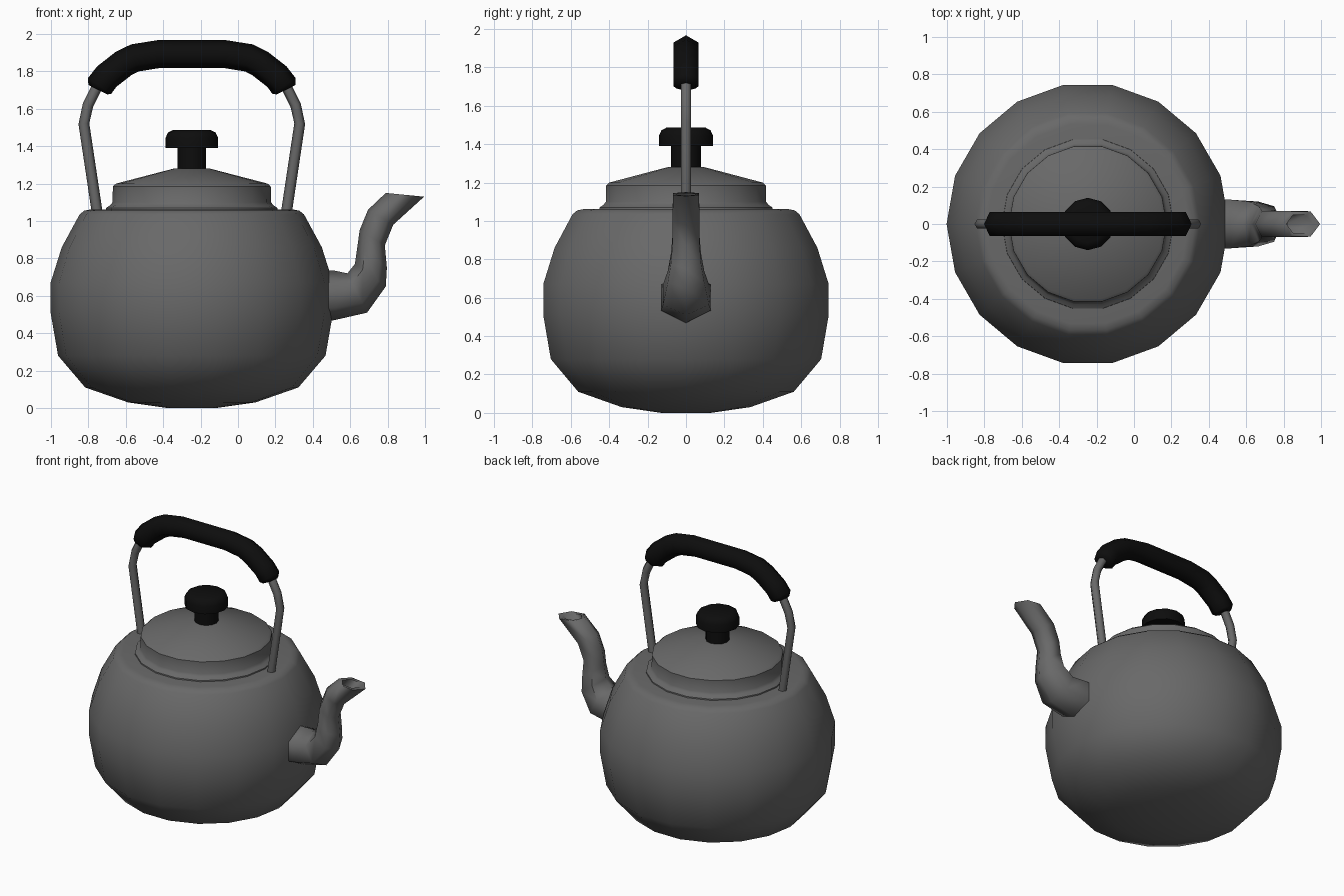
import bpy, bmesh, math
from mathutils import Vector

cube = bpy.data.objects.get("Cube")
if cube:
    bpy.data.objects.remove(cube)

CX = -0.247  # axis of the pot


def material(name, value):
    m = bpy.data.materials.new(name)
    m.use_nodes = True
    colour = (value, value, value, 1)
    m.diffuse_color = colour
    m.node_tree.nodes["Principled BSDF"].inputs["Base Color"].default_value = colour
    return m


METAL = material("grey metal", 0.14)
BLACK = material("black plastic", 0.004)


def loft(name, rings, mat, angle):
    """Skin a list of equal-length vertex rings and cap both ends."""
    bm = bmesh.new()
    loops = [[bm.verts.new(p) for p in ring] for ring in rings]
    n = len(loops[0])
    for a, b in zip(loops, loops[1:]):
        for i in range(n):
            j = (i + 1) % n
            bm.faces.new((a[i], a[j], b[j], b[i]))
    bm.faces.new(loops[0])
    bm.faces.new(loops[-1])
    bmesh.ops.recalc_face_normals(bm, faces=bm.faces)
    mesh = bpy.data.meshes.new(name)
    bm.to_mesh(mesh)
    bm.free()
    mesh.materials.append(mat)
    obj = bpy.data.objects.new(name, mesh)
    bpy.context.collection.objects.link(obj)
    bpy.ops.object.select_all(action='DESELECT')
    obj.select_set(True)
    bpy.context.view_layer.objects.active = obj
    bpy.ops.object.shade_smooth_by_angle(angle=math.radians(angle))
    return obj


def lathe(name, profile, sides, mat, angle=45):
    turns = [math.tau * i / sides for i in range(sides)]
    return loft(name, [[(CX + r * math.cos(t), r * math.sin(t), z) for t in turns]
                       for r, z in profile], mat, angle)


def hex_tube(name, path, mat):
    """Six-sided tube along (x, z, radius) points in the front plane."""
    pts = [Vector((x, 0, z)) for x, z, r in path]
    rings = []
    for i, p in enumerate(pts):
        d = (pts[min(i + 1, len(pts) - 1)] - pts[max(i - 1, 0)]).normalized()
        side = Vector((-d.z, 0, d.x))
        r = path[i][2]
        rings.append([p + r * (side * math.cos(k * math.pi / 3)
                               + Vector((0, math.sin(k * math.pi / 3), 0)))
                      for k in range(6)])
    return loft(name, rings, mat, 65)


def arch(half):
    """Mirror half a path (offset, z, radius) across the pot axis."""
    left = [(CX - x, z, r) for x, z, r in half]
    right = [(CX + x, z, r) for x, z, r in reversed(half)]
    return left + right


# Pot body
lathe("pot_body", [(0.13, 0), (0.34, 0.03), (0.57, 0.11), (0.715, 0.28),
                   (0.755, 0.51), (0.755, 0.67), (0.695, 0.86), (0.6, 1.035),
                   (0.575, 1.055), (0.54, 1.062), (0.3, 1.062)], 18, METAL)

# Lid with flared foot and shallow cone
lathe("lid", [(0.46, 1.055), (0.458, 1.07), (0.435, 1.085), (0.424, 1.1),
              (0.422, 1.185), (0.405, 1.2), (0.09, 1.282)], 18, METAL, 40)

# Lid knob
lathe("knob", [(0.077, 1.27), (0.077, 1.39), (0.14, 1.39), (0.14, 1.445),
               (0.128, 1.472), (0.1, 1.487)], 12, BLACK, 40)

# Bail handle wire and grip
hex_tube("handle_wire", arch([(0.505, 1.04, 0.029), (0.577, 1.52, 0.029),
                              (0.555, 1.62, 0.029), (0.505, 1.72, 0.029),
                              (0.44, 1.78, 0.029), (0.30, 1.87, 0.029)]), METAL)
hex_tube("handle_grip", arch([(0.503, 1.702, 0.056), (0.493, 1.722, 0.075),
                              (0.455, 1.772, 0.075), (0.365, 1.842, 0.075),
                              (0.305, 1.872, 0.075), (0.18, 1.892, 0.075)]), BLACK)

# Spout: inner edge, outer edge, half width; the last rings fold into the mouth
SPOUT = [((0.42, 0.735), (0.42, 0.46), 0.13), ((0.515, 0.735), (0.515, 0.47), 0.13),
         ((0.585, 0.72), (0.69, 0.51), 0.12), ((0.625, 0.77), (0.79, 0.65), 0.095),
         ((0.638, 0.86), (0.796, 0.75), 0.078), ((0.65, 0.95), (0.785, 0.87), 0.07),
         ((0.695, 1.06), (0.83, 0.98), 0.07), ((0.79, 1.15), (0.995, 1.13), 0.068),
         ((0.815, 1.145), (0.955, 1.132), 0.048), ((0.74, 1.06), (0.82, 1.01), 0.045)]
rings = []
for (ax, az), (bx, bz), w in SPOUT:
    a, b = Vector((ax, 0, az)), Vector((bx, 0, bz))
    y = Vector((0, w, 0))
    upper, lower = a.lerp(b, 0.25), a.lerp(b, 0.75)
    rings.append([a, upper + y, lower + y, b, lower - y, upper - y])
loft("spout", rings, METAL, 65)
